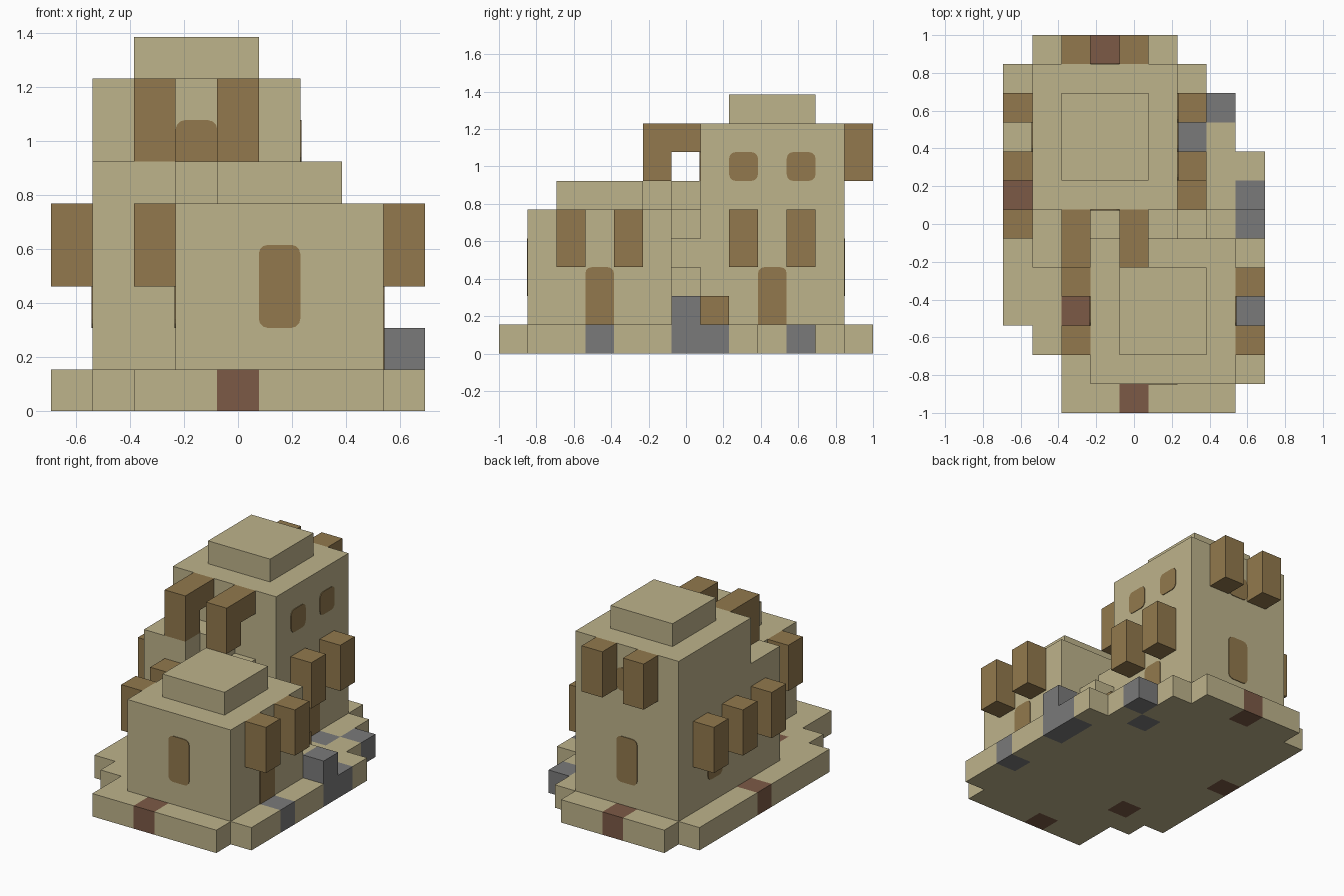
import bpy, bmesh
from mathutils import Vector

U = 2 / 13                      # one block
ORIGIN = Vector((-4.5, -6.5, 0))

if "Cube" in bpy.data.objects:
    bpy.data.objects.remove(bpy.data.objects["Cube"], do_unlink=True)


def material(name, rgb):
    m = bpy.data.materials.new(name)
    m.use_nodes = True
    m.diffuse_color = (*rgb, 1)
    m.node_tree.nodes["Principled BSDF"].inputs["Base Color"].default_value = (*rgb, 1)
    return m


SAND = material("sandstone", (0.515, 0.451, 0.258))
WOOD = material("wood", (0.287, 0.191, 0.074))
STONE = material("grey_stone", (0.195, 0.195, 0.195))
CLAY = material("red_clay", (0.202, 0.102, 0.061))


def finish(name, bm, *mats):
    """Turn block coordinates into a finished object."""
    bmesh.ops.recalc_face_normals(bm, faces=bm.faces)
    for v in bm.verts:
        v.co = (v.co + ORIGIN) * U
    me = bpy.data.meshes.new(name)
    bm.to_mesh(me)
    bm.free()
    for m in mats:
        me.materials.append(m)
    ob = bpy.data.objects.new(name, me)
    bpy.context.collection.objects.link(ob)
    return ob


def box_mesh(lo, hi):
    bm = bmesh.new()
    bmesh.ops.create_cube(bm, size=1)
    lo, hi = Vector(lo), Vector(hi)
    for v in bm.verts:
        v.co = (lo + hi) / 2 + v.co * (hi - lo)
    return bm


def box(name, lo, hi, mat=SAND):
    return finish(name, box_mesh(lo, hi), mat)


def prism(name, points, depth, mat):
    """Extrude a flat outline along a vector."""
    bm = bmesh.new()
    face = bm.faces.new([bm.verts.new(p) for p in points])
    ext = bmesh.ops.extrude_face_region(bm, geom=[face], use_keep_orig=True)
    moved = [g for g in ext["geom"] if isinstance(g, bmesh.types.BMVert)]
    bmesh.ops.translate(bm, verts=moved, vec=depth)
    return finish(name, bm, mat)


def opening(name, axis, wall, side, start, z0, z1):
    """Thin rounded panel, one block wide, on a wall facing along axis."""
    lo, hi = [start, start, z0], [start + 1, start + 1, z1]
    lo[axis], hi[axis] = sorted((wall - side * 0.02, wall + side * 0.03))
    bm = box_mesh(lo, hi)
    corners = [e for e in bm.edges
               if abs(e.verts[0].co[axis] - e.verts[1].co[axis]) > 0.01]
    bmesh.ops.bevel(bm, geom=corners, offset=0.22, segments=3,
                    profile=0.5, affect='EDGES')
    return finish(name, bm, WOOD)


# Paved base: stepped outline, single paving blocks in other colours
rows = [(2, 8), (2, 9), (1, 9)] + [(0, 9)] * 6 + [(0, 8)] * 2 + [(0, 7), (1, 6)]
grey_tiles = {(8, 3), (8, 6), (8, 7), (6, 9), (7, 10)}
red_tiles = {(4, 0), (2, 3), (0, 7), (3, 12)}
bm = bmesh.new()
for j, (a, b) in enumerate(rows):
    for i in range(a, b):
        bm.faces.new([bm.verts.new((x, y, 0)) for x, y in
                      ((i, j), (i + 1, j), (i + 1, j + 1), (i, j + 1))])
bmesh.ops.remove_doubles(bm, verts=bm.verts, dist=0.001)
ext = bmesh.ops.extrude_face_region(bm, geom=bm.faces[:], use_keep_orig=True)
bmesh.ops.translate(bm, vec=(0, 0, 1),
                    verts=[g for g in ext["geom"] if isinstance(g, bmesh.types.BMVert)])
bmesh.ops.recalc_face_normals(bm, faces=bm.faces)
for f in bm.faces:
    c = f.calc_center_median() - f.normal * 0.3
    cell = (int(c.x), int(c.y))
    f.material_index = 1 if cell in grey_tiles else 2 if cell in red_tiles else 0
finish("paved_base", bm, SAND, STONE, CLAY)

# Main masses
box("front_house", (3, 1, 1), (8, 6, 5))
box("front_house_roof", (4, 2, 5), (7, 5, 6))
box("rear_tower", (1, 7, 1), (6, 12, 8))
box("rear_tower_roof", (2, 8, 8), (5, 11, 9))
box("terrace", (1, 5, 1), (3, 7, 6))

# Staircase between the house and the tower
outline = [(8, 1), (3, 1), (3, 6)]
for x in range(4, 9):
    outline += [(x, 10 - x), (x, 9 - x)]
prism("staircase", [(x, 6, z) for x, z in outline[:-1]], (0, 1, 0), SAND)
box("bottom_step", (8, 6, 1), (9, 7, 2), STONE)
box("wooden_crate", (6, 7, 1), (7, 8, 2), WOOD)

# Wall beams
for side, x, ys in (("house_left", 2, (2, 4)), ("house_right", 8, (2, 4)),
                    ("tower_left", 0, (6, 8, 10)), ("tower_right", 6, (8, 10))):
    for n, y in enumerate(ys, 1):
        box(f"{side}_beam_{n}", (x, y, 3), (x + 1, y + 1, 5), WOOD)

# Upper tower beams: hooked at the front, straight at the back
hook = [(7, 8), (5, 8), (5, 6), (6, 6), (6, 7), (7, 7)]
for side, x in (("right", 2), ("left", 4)):
    prism(f"{side}_hooked_beam", [(x, y, z) for y, z in hook], (1, 0, 0), WOOD)
    box(f"{side}_back_beam", (x, 12, 6), (x + 1, 13, 8), WOOD)

# Doors and windows
opening("house_front_door", 1, 1, -1, 5, 2, 4)
opening("house_left_side_door", 0, 8, 1, 3, 0.7, 3)
opening("house_right_side_door", 0, 3, -1, 3, 2, 4)
opening("tower_left_side_door", 0, 6, 1, 9, 0.7, 3)
opening("tower_right_side_door", 0, 1, -1, 9, 2, 4)
opening("tower_back_door", 1, 12, 1, 3, 2, 4)
opening("tower_front_window", 1, 7, -1, 3, 5.5, 7)
opening("tower_back_window", 1, 12, 1, 3, 6, 7)
for n, y in enumerate((8, 10), 1):
    opening(f"tower_side_window_{n}", 0, 6, 1, y, 6, 7)
